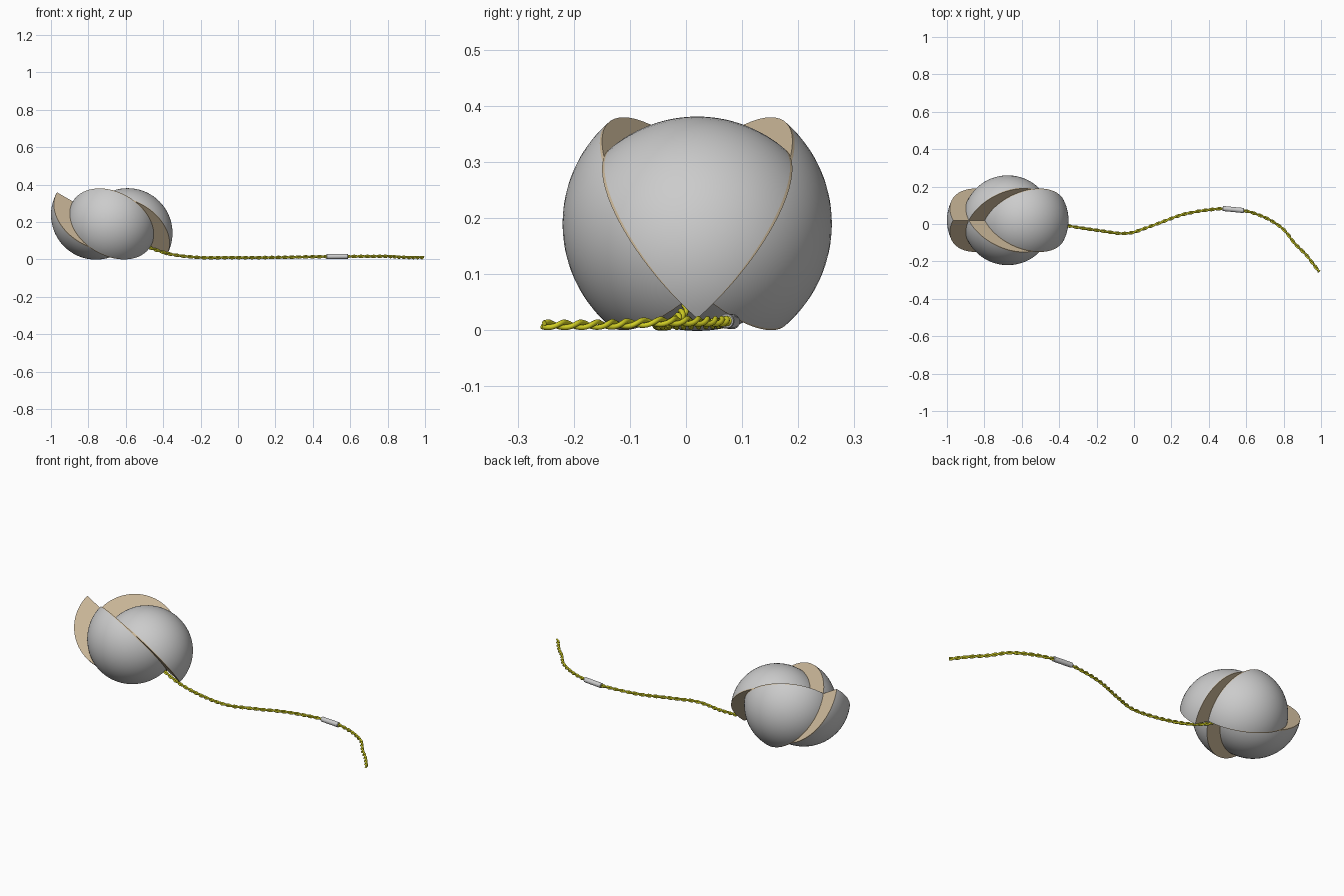
import bpy, bmesh
from math import sin, cos, pi, radians
from mathutils import Vector

if "Cube" in bpy.data.objects:
    bpy.data.objects.remove(bpy.data.objects["Cube"])


def material(name, color):
    m = bpy.data.materials.new(name)
    m.diffuse_color = (*color, 1)
    m.use_nodes = True
    m.node_tree.nodes["Principled BSDF"].inputs["Base Color"].default_value = m.diffuse_color
    return m


CREAM = material("cream", (0.60, 0.48, 0.32))
YELLOW = material("yellow", (0.70, 0.68, 0.02))

R = 0.24                                        # ball radius
CENTRE = Vector((-0.675, 0.02, 0.19))
AXIS = Vector((cos(radians(30)), 0, -sin(radians(30))))
UP = Vector((sin(radians(30)), 0, cos(radians(30))))
SIDE = Vector((0, 1, 0))


def add_mesh(name, bm, mats):
    bmesh.ops.recalc_face_normals(bm, faces=bm.faces)
    me = bpy.data.meshes.new(name)
    bm.to_mesh(me)
    bm.free()
    for m in mats:
        me.materials.append(m)
    ob = bpy.data.objects.new(name, me)
    bpy.context.collection.objects.link(ob)
    bpy.context.view_layer.objects.active = ob
    ob.select_set(True)
    bpy.ops.object.shade_smooth_by_angle(angle=radians(35))
    ob.select_set(False)
    return ob


def wedge(name, facing, slide):
    """Quarter ball around AXIS with grey skin and cream cut faces."""
    bm = bmesh.new()
    c = CENTRE + AXIS * slide
    angles = [-45, -43.6] + [-43.6 + 87.2 * i / 24 for i in range(1, 24)] + [43.6, 45]
    lats = 36
    start, end = bm.verts.new(c - AXIS * R), bm.verts.new(c + AXIS * R)
    cols = []
    for a in angles:
        a = radians(a + facing)
        out = UP * cos(a) + SIDE * sin(a)
        cols.append([bm.verts.new(c + R * (-cos(pi * j / lats) * AXIS + sin(pi * j / lats) * out))
                     for j in range(1, lats)])
    for k, (p, q) in enumerate(zip(cols, cols[1:])):
        faces = [bm.faces.new((start, p[0], q[0])), bm.faces.new((end, q[-1], p[-1]))]
        faces += [bm.faces.new((p[j], p[j + 1], q[j + 1], q[j])) for j in range(lats - 2)]
        for f in faces:
            f.material_index = 1 if k in (0, len(cols) - 2) else 0
    for col in (cols[0], cols[-1]):             # flat half-disc cuts
        bm.faces.new([start] + col + [end]).material_index = 1
    add_mesh(name, bm, [None, CREAM])


# Four wedges: two slid apart along the tilted axis
wedge("upper_wedge", 0, 0.098)
wedge("back_wedge", 90, 0)
wedge("lower_wedge", 180, -0.098)
wedge("front_wedge", 270, 0)

# Cord path, smoothed through a few points
PATH = [Vector(p) for p in (
    (-0.52, 0.015, 0.09), (-0.46, 0.008, 0.058), (-0.35, -0.01, 0.026), (-0.2, -0.033, 0.010),
    (-0.04, -0.05, 0.010), (0.1, -0.008, 0.010), (0.27, 0.053, 0.012), (0.44, 0.08, 0.015),
    (0.53, 0.078, 0.016), (0.62, 0.064, 0.016), (0.72, 0.025, 0.016), (0.80, -0.03, 0.016),
    (0.86, -0.105, 0.012), (0.92, -0.165, 0.010), (0.99, -0.255, 0.010))]


def smooth_path(pts, step=0.004):
    ext = [2 * pts[0] - pts[1]] + pts + [2 * pts[-1] - pts[-2]]
    out = []
    for p0, p1, p2, p3 in zip(ext, ext[1:], ext[2:], ext[3:]):
        n = max(2, round((p2 - p1).length / step))
        for i in range(n):
            t = i / n
            out.append(0.5 * (2 * p1 + (p2 - p0) * t + (2 * p0 - 5 * p1 + 4 * p2 - p3) * t * t
                              + (3 * p1 - p0 - 3 * p2 + p3) * t ** 3))
    return out + [pts[-1]]


# Two strands twisted around each other
line = smooth_path(PATH)
for s in range(2):
    cu = bpy.data.curves.new("cord_strand", 'CURVE')
    cu.dimensions = '3D'
    cu.bevel_depth = 0.0048
    cu.bevel_resolution = 2
    cu.use_fill_caps = True
    cu.materials.append(YELLOW)
    sp = cu.splines.new('POLY')
    sp.points.add(len(line) - 1)
    dist = 0
    for i, p in enumerate(line):
        a, b = line[max(i - 1, 0)], line[min(i + 1, len(line) - 1)]
        t = (b - a).normalized()
        u = t.cross(Vector((0, 0, 1))).normalized()
        v = u.cross(t)
        dist += (p - line[i - 1]).length if i else 0
        w = 2 * pi * dist / 0.075 + pi * s
        sp.points[i].co = (*(p + 0.0048 * (u * cos(w) + v * sin(w))), 1)
    sp.use_smooth = True
    bpy.context.collection.objects.link(bpy.data.objects.new("cord_strand", cu))

# Hollow sleeve around the cord
a, b = Vector((0.474, 0.083, 0.0155)), Vector((0.588, 0.072, 0.0165))
t = (b - a).normalized()
u = t.cross(Vector((0, 0, 1))).normalized()
v = u.cross(t)
bm = bmesh.new()
N = 24
profile = [(a, 0.0092), (a, 0.0118), (a + t * 0.002, 0.0135),
           (b - t * 0.002, 0.0135), (b, 0.0118), (b, 0.0092)]
rings = [[bm.verts.new(c + r * (u * cos(2 * pi * i / N) + v * sin(2 * pi * i / N))) for i in range(N)]
         for c, r in profile]
for p, q in zip(rings, rings[1:] + rings[:1]):
    for i in range(N):
        bm.faces.new((p[i], p[(i + 1) % N], q[(i + 1) % N], q[i]))
add_mesh("cord_sleeve", bm, [])
